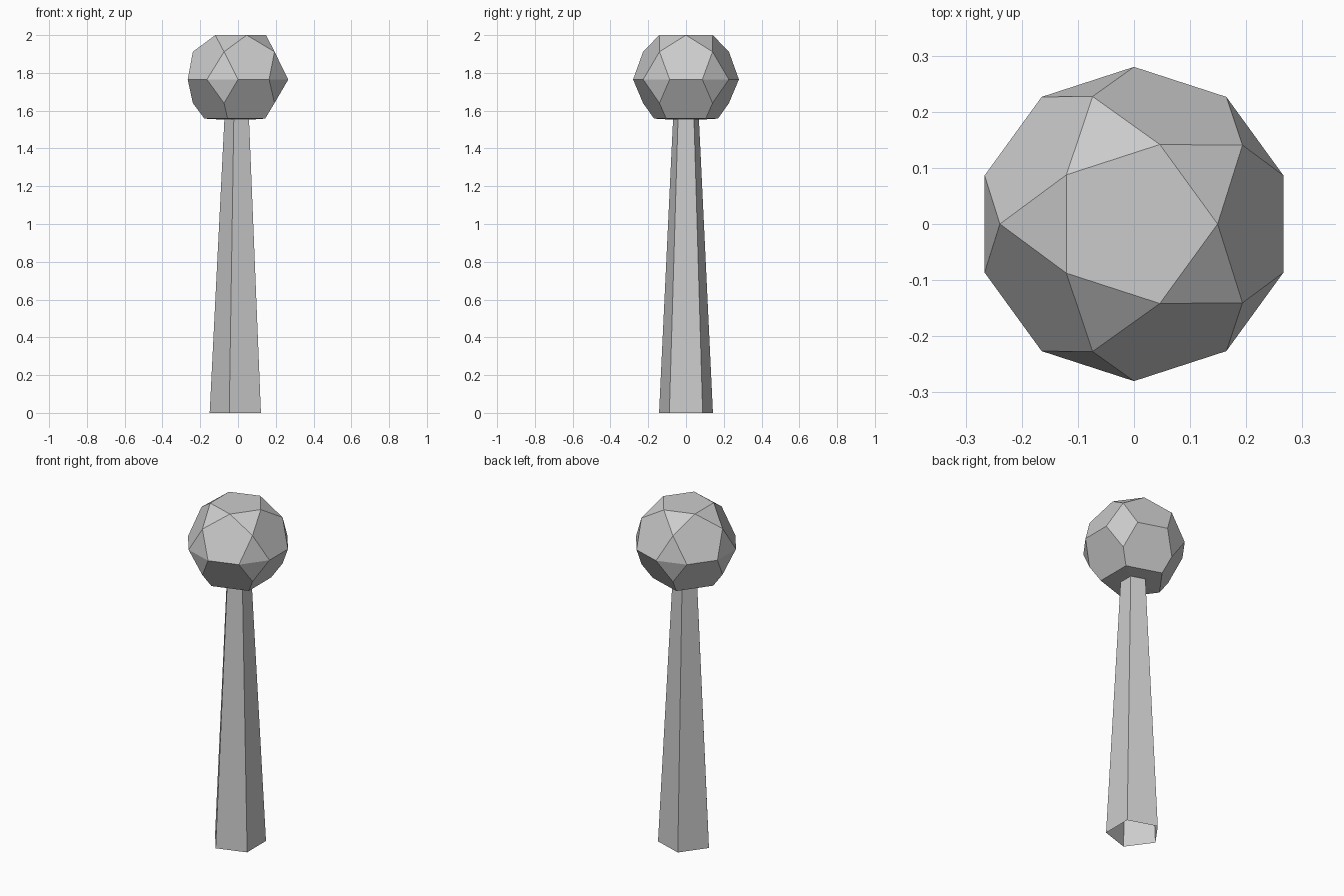
import bpy, bmesh
from math import cos, sin, pi

if "Cube" in bpy.data.objects:
    bpy.data.objects.remove(bpy.data.objects["Cube"])


def ring(radius, z, sides=5, start=0.0):
    return [(radius * cos(start + 2 * pi * i / sides),
             radius * sin(start + 2 * pi * i / sides), z) for i in range(sides)]


def finish(name, bm):
    bmesh.ops.recalc_face_normals(bm, faces=bm.faces)
    mesh = bpy.data.meshes.new(name)
    bm.to_mesh(mesh)
    bm.free()
    obj = bpy.data.objects.new(name, mesh)
    bpy.context.collection.objects.link(obj)
    return obj


# Faceted head: pentagon rotunda above, flattened cup below
bm = bmesh.new()
points = (ring(0.149, 2.0)
          + ring(0.239, 1.912, start=pi)
          + ring(0.28, 1.765, sides=10, start=pi / 10)
          + ring(0.239, 1.64, start=pi)
          + ring(0.178, 1.558, start=pi)
          + ring(0.09, 1.553, start=pi))
for p in points:
    bm.verts.new(p)
bmesh.ops.convex_hull(bm, input=bm.verts[:])
bmesh.ops.dissolve_limit(bm, angle_limit=0.015, verts=bm.verts[:], edges=bm.edges[:])
finish("head", bm)

# Tapered five-sided handle, open at the foot
bm = bmesh.new()
low = [bm.verts.new(p) for p in ring(0.15, 0.0, start=pi)]
high = [bm.verts.new(p) for p in ring(0.072, 1.555, start=pi)]
for i in range(5):
    j = (i + 1) % 5
    bm.faces.new((low[i], low[j], high[j], high[i]))
finish("handle", bm)
